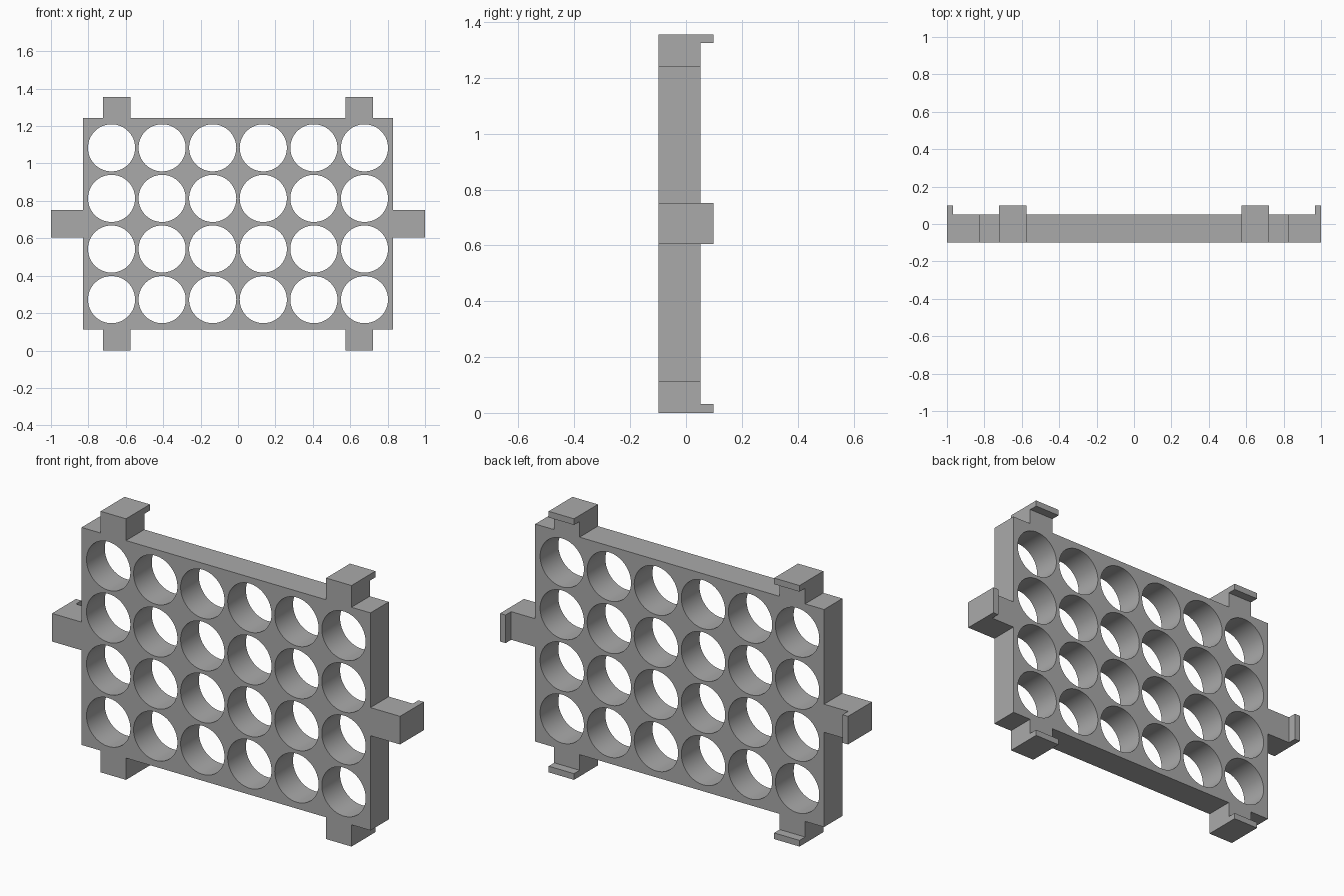
import bpy, bmesh
from math import pi
from mathutils import Matrix, Vector

cube = bpy.data.objects.get("Cube")
if cube:
    bpy.data.objects.remove(cube, do_unlink=True)

HALF_W, HALF_H, MID_Z = 0.83, 0.565, 0.678   # panel half sizes and centre height
FRONT, BACK, LIP_BACK = -0.098, 0.052, 0.098
TAB, LIP, PITCH, RADIUS = 0.146, 0.032, 0.2705, 0.126
ROOT = 0.005                                 # how far a hook sinks into the panel

grey = bpy.data.materials.new("plain grey")
grey.use_nodes = True
grey.diffuse_color = (0.4, 0.4, 0.4, 1)
grey.node_tree.nodes["Principled BSDF"].inputs["Base Color"].default_value = grey.diffuse_color


def make_object(name, bm):
    bmesh.ops.recalc_face_normals(bm, faces=bm.faces)
    mesh = bpy.data.meshes.new(name)
    bm.to_mesh(mesh)
    bm.free()
    mesh.materials.append(grey)
    obj = bpy.data.objects.new(name, mesh)
    bpy.context.collection.objects.link(obj)
    return obj


def add_hook(bm, length, place):
    """L-shaped hook pointing along local x, with its lip towards the back."""
    profile = [(-ROOT, FRONT), (length, FRONT), (length, LIP_BACK),
               (length - LIP, LIP_BACK), (length - LIP, BACK), (-ROOT, BACK)]
    face = bm.faces.new([bm.verts.new((x, y, -TAB / 2)) for x, y in profile])
    out = bmesh.ops.extrude_face_region(bm, geom=[face])["geom"]
    top = [v for v in out if isinstance(v, bmesh.types.BMVert)]
    bmesh.ops.translate(bm, verts=top, vec=(0, 0, TAB))
    bmesh.ops.transform(bm, matrix=place, verts=list(set(face.verts) | set(top)))


# Flat panel
bm = bmesh.new()
bmesh.ops.create_cube(bm, size=1, matrix=Matrix.Translation((0, (FRONT + BACK) / 2, MID_Z))
                      @ Matrix.Diagonal((2 * HALF_W, BACK - FRONT, 2 * HALF_H, 1)))
panel = make_object("perforated_panel", bm)

# Hooks: one on each side, two on the top and two on the bottom
bm = bmesh.new()
centre = Matrix.Translation((0, 0, MID_Z))
for side in (0, pi):
    turn = centre @ Matrix.Scale(1 if side == 0 else -1, 4, Vector((1, 0, 0)))
    add_hook(bm, 1 - HALF_W, turn @ Matrix.Translation((HALF_W, 0, 0)))
    for x in (-0.648, 0.648):
        flip = centre @ Matrix.Scale(1 if side == 0 else -1, 4, Vector((0, 0, 1)))
        add_hook(bm, MID_Z - HALF_H, flip @ Matrix.Translation((x, 0, HALF_H))
                 @ Matrix.Rotation(-pi / 2, 4, "Y"))
hooks = make_object("hooks", bm)

# Grid of round holes
bm = bmesh.new()
for col in range(6):
    for row in range(4):
        spot = Vector(((col - 2.5) * PITCH, 0, MID_Z + (row - 1.5) * PITCH))
        bmesh.ops.create_cone(bm, cap_ends=True, segments=64, radius1=RADIUS, radius2=RADIUS,
                              depth=1, matrix=Matrix.Translation(spot) @ Matrix.Rotation(pi / 2, 4, "X"))
holes = make_object("hole_cutters", bm)

# Join hooks, cut holes, and bake the result
for helper, operation in ((hooks, "UNION"), (holes, "DIFFERENCE")):
    helper.hide_render = True
    mod = panel.modifiers.new(operation.title(), "BOOLEAN")
    mod.operation, mod.object, mod.solver = operation, helper, "EXACT"
final = bpy.data.meshes.new_from_object(panel.evaluated_get(bpy.context.evaluated_depsgraph_get()))
panel.modifiers.clear()
panel.data = final
for helper in (hooks, holes):
    bpy.data.objects.remove(helper, do_unlink=True)

bpy.context.view_layer.objects.active = panel
panel.select_set(True)
bpy.ops.object.shade_smooth_by_angle()
